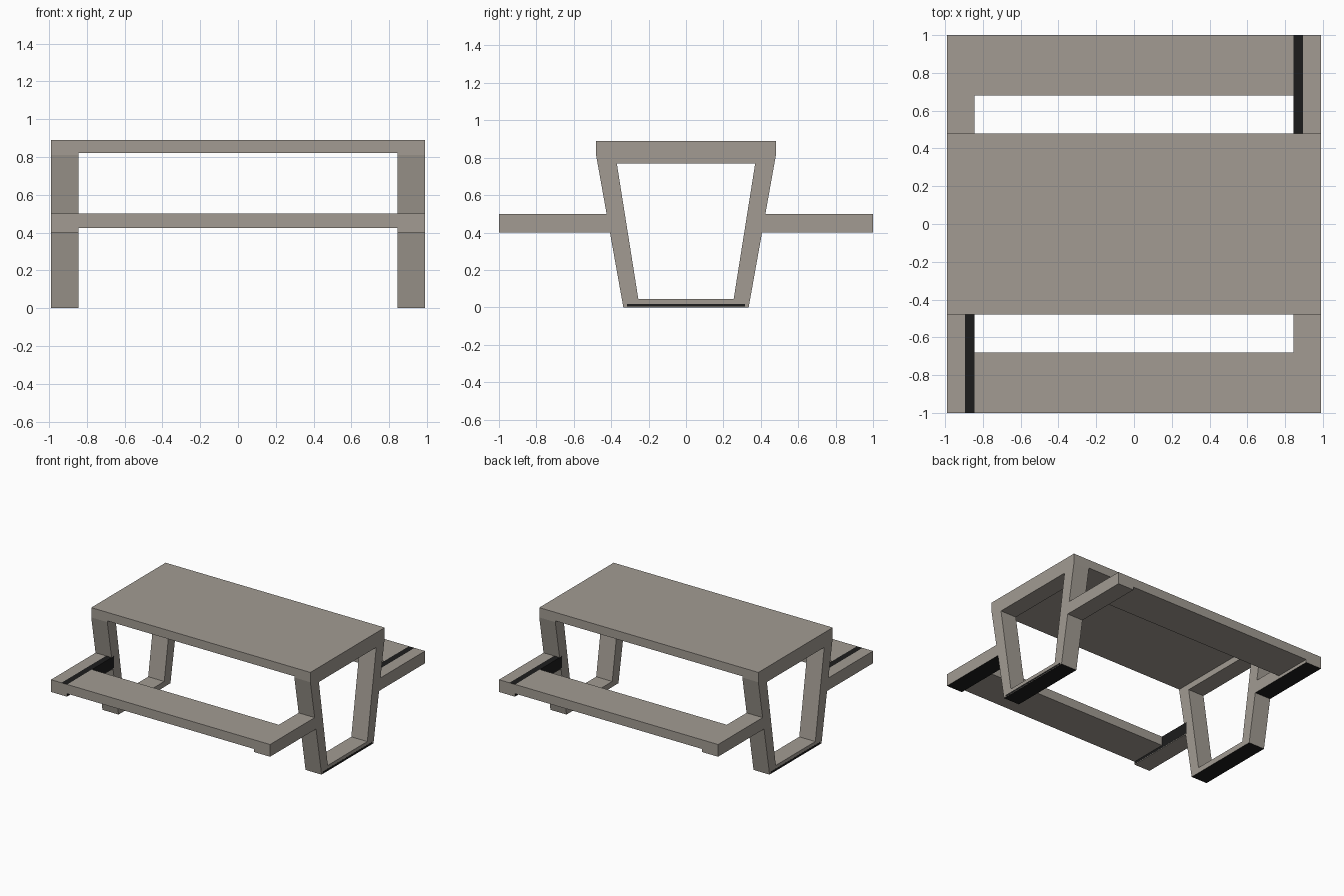
import bpy, bmesh

if "Cube" in bpy.data.objects:
    bpy.data.objects.remove(bpy.data.objects["Cube"])

def material(name, rgb):
    m = bpy.data.materials.new(name)
    m.diffuse_color = (*rgb, 1)
    m.use_nodes = True
    m.node_tree.nodes["Principled BSDF"].inputs["Base Color"].default_value = m.diffuse_color
    return m

GREY = material("warm grey", (0.36, 0.33, 0.29))
BLACK = material("black", (0.012, 0.012, 0.012))
XI, XO = 0.845, 0.99          # inner and outer x of the end frames

def make(name, verts, faces, dark=None):
    """Mesh object; faces for which dark(center, normal) is true become black."""
    me = bpy.data.meshes.new(name)
    bm = bmesh.new()
    vs = [bm.verts.new(v) for v in verts]
    for f in faces:
        bm.faces.new([vs[i] for i in f])
    bmesh.ops.recalc_face_normals(bm, faces=bm.faces[:])
    bm.normal_update()
    for f in bm.faces:
        if dark and dark(f.calc_center_median(), f.normal):
            f.material_index = 1
    bm.to_mesh(me)
    bm.free()
    me.materials.append(GREY)
    me.materials.append(BLACK)
    ob = bpy.data.objects.new(name, me)
    bpy.context.collection.objects.link(ob)
    return ob

def box(name, x, y, z, dark=None):
    v = [(a, b, c) for a in x for b in y for c in z]
    f = [(0, 1, 3, 2), (4, 5, 7, 6), (0, 1, 5, 4), (2, 3, 7, 6), (0, 2, 6, 4), (1, 3, 7, 5)]
    return make(name, v, f, dark)

# table top
box("table_top", (-XI, XI), (-0.48, 0.48), (0.82, 0.89))

# tapered ring frames with black undersides
outer = [(-0.335, 0), (0.335, 0), (0.48, 0.81), (0.48, 0.89), (-0.48, 0.89), (-0.48, 0.81)]
inner = [(-0.255, 0.045), (0.255, 0.045), (0.359, 0.70), (0.37, 0.77), (-0.37, 0.77), (-0.359, 0.70)]
for s, side in ((-1, "left"), (1, "right")):
    v = [(s * x, y, z) for x in (XI, XO) for y, z in outer + inner]
    f = []
    for i in range(6):
        j = (i + 1) % 6
        f += [(i, j, j + 6, i + 6), (i + 12, j + 12, j + 18, i + 18),
              (i, j, j + 12, i + 12), (i + 6, j + 6, j + 18, i + 18)]
    make(side + "_frame", v, f, lambda c, n: n.z < -0.9 and c.z < 0.01)
    # thin dark band along the foot's outer face
    box(side + "_foot_band", (s * (XO - 0.002), s * (XO + 0.001)), (-0.315, 0.315), (0.004, 0.018),
        lambda c, n: True)

    # seat arms: some have a black inner edge, the others a black underside
    for t, end in ((-1, "front"), (1, "back")):
        ys = (t * 0.395, t * 1.0)
        if s == t:
            edge = lambda c, n: True
            under = None
        else:
            edge = under = lambda c, n: n.z < -0.9
        if s == t:
            # black inner strip: top and inner face only
            box(f"{side}_{end}_arm", (s * XI, s * XO), ys, (0.40, 0.495))
            box(f"{side}_{end}_arm_strip", (s * (XI - 0.001), s * 0.895), ys, (0.405, 0.50),
                lambda c, n, s=s: n.z > 0.9 or n.x * s < -0.9)
            box(f"{side}_{end}_arm_cap", (s * 0.895, s * XO), ys, (0.49, 0.50))
        else:
            box(f"{side}_{end}_arm", (s * XI, s * XO), ys, (0.40, 0.50), under)

# seats
for t, end in ((-1, "front"), (1, "back")):
    box(end + "_seat", (-XI, XI), (t * 0.68, t * 1.0), (0.425, 0.50))
